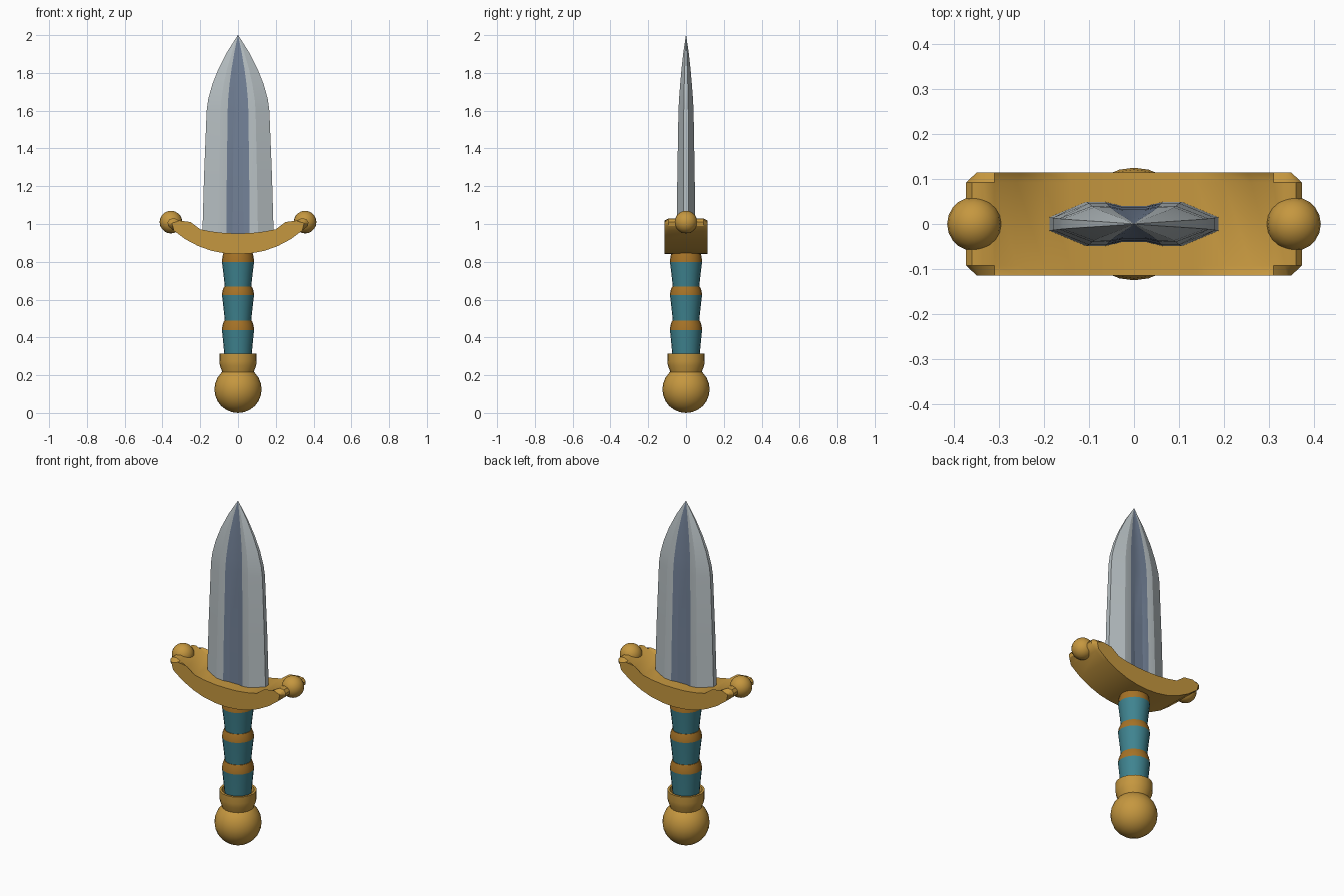
import bpy, bmesh, math

cube = bpy.data.objects.get("Cube")
if cube:
    bpy.data.objects.remove(cube, do_unlink=True)


def material(name, rgb):
    m = bpy.data.materials.new(name)
    m.use_nodes = True
    m.diffuse_color = (*rgb, 1)
    m.node_tree.nodes["Principled BSDF"].inputs["Base Color"].default_value = (*rgb, 1)
    return m


gold = material("gold", (0.56, 0.31, 0.05))
bronze = material("dark gold", (0.38, 0.17, 0.02))
teal = material("teal leather", (0.05, 0.23, 0.28))
steel = material("steel", (0.47, 0.52, 0.54))
blue_steel = material("blue steel", (0.17, 0.22, 0.31))


def finish(bm, name, mats, angle=35):
    bmesh.ops.recalc_face_normals(bm, faces=bm.faces)
    mesh = bpy.data.meshes.new(name)
    bm.to_mesh(mesh)
    bm.free()
    for m in mats:
        mesh.materials.append(m)
    ob = bpy.data.objects.new(name, mesh)
    bpy.context.collection.objects.link(ob)
    bpy.ops.object.select_all(action='DESELECT')
    ob.select_set(True)
    bpy.context.view_layer.objects.active = ob
    if angle:
        bpy.ops.object.shade_smooth_by_angle(angle=math.radians(angle))
    return ob


def loft(bm, rings):
    """Skin matching closed rings and cap both ends."""
    rows = [[bm.verts.new(p) for p in ring] for ring in rings]
    n = len(rows[0])
    for a, b in zip(rows, rows[1:]):
        for i in range(n):
            j = (i + 1) % n
            bm.faces.new((a[i], a[j], b[j], b[i]))
    bm.faces.new(rows[0][::-1])
    bm.faces.new(rows[-1])
    return rows


def lathe(name, profile, mat, sides=20):
    bm = bmesh.new()
    turn = [i * math.tau / sides for i in range(sides)]
    loft(bm, [[(r * math.cos(t), r * math.sin(t), z) for t in turn] for r, z in profile])
    return finish(bm, name, [mat])


def ball(name, x, z, r, segments):
    bm = bmesh.new()
    bmesh.ops.create_uvsphere(bm, u_segments=segments, v_segments=segments // 2, radius=r)
    bmesh.ops.translate(bm, verts=bm.verts, vec=(x, 0, z))
    return finish(bm, name, [gold])


# Pommel and collar with a recessed top
ball("pommel", 0, 0.125, 0.125, 24)
lathe("collar", [(0.08, 0.2), (0.086, 0.225), (0.096, 0.25), (0.099, 0.275),
                 (0.099, 0.315), (0.086, 0.315), (0.08, 0.29)], gold)

# Grip: flared leather sections separated by pinched bands
for i, (low, high, top) in enumerate([(0.28, 0.44, 0.49), (0.49, 0.625, 0.67),
                                      (0.67, 0.80, 0.86)]):
    mid = (low + high) / 2
    lathe(f"grip_section_{i + 1}", [(0.07, low), (0.077, mid), (0.085, high)], teal)
    lathe(f"grip_band_{i + 1}", [(0.085, high), (0.082, (high + top) / 2), (0.073, top)], bronze)

# Crossguard: curved bar with chamfered rim
bm = bmesh.new()
right_low = [(0, 0.84), (0.07, 0.845), (0.14, 0.858), (0.21, 0.883), (0.28, 0.92), (0.34, 0.965)]
right_tip = [(0.37, 0.99), (0.373, 1.01), (0.36, 1.027), (0.335, 1.03)]
right_top = [(0.31, 1.018), (0.26, 0.99), (0.2, 0.972), (0.14, 0.96), (0.07, 0.952)]
half = right_low + right_tip + right_top
outline = half + [(0, 0.95)] + [(-x, z) for x, z in half[:0:-1]]
loft(bm, [[(x, y, z) for x, z in outline] for y in (-0.114, 0.114)])
rim = [e for e in bm.edges if abs(e.verts[0].co.y - e.verts[1].co.y) < 0.001]
bmesh.ops.bevel(bm, geom=rim, offset=0.022, segments=1, affect='EDGES', clamp_overlap=True)
finish(bm, "crossguard", [gold])

for side, label in ((1, "left"), (-1, "right")):
    ball(f"guard_ball_{label}", side * 0.355, 1.01, 0.06, 20)

# Blade: bevelled edges with a sunken fuller, tapering to a point
quarter = [(1, 0.3), (0.56, 1), (0.33, 0.98), (0.15, 0.82)]
top_half = quarter + [(-x, y) for x, y in quarter[::-1]]
section = top_half + [(-x, -y) for x, y in top_half]
stations = [(0.9, 0.19, 0.05), (1.25, 0.18, 0.046), (1.6, 0.166, 0.04), (1.66, 0.158, 0.037),
            (1.74, 0.136, 0.031), (1.82, 0.104, 0.024), (1.91, 0.058, 0.014), (2.0, 0.001, 0.0005)]
bm = bmesh.new()
loft(bm, [[(x * w, y * d, z) for x, y in section] for z, w, d in stations])
for f in bm.faces:
    c = f.calc_center_median()
    width = max(abs(v.co.x) for v in f.verts)
    z_low = min(f.verts, key=lambda v: v.co.z).co.z
    w = next(s[1] for s in stations if s[0] > z_low - 0.001)
    f.material_index = int(len(f.verts) == 4 and width < 0.4 * w)
finish(bm, "blade", [steel, blue_steel], 12)
